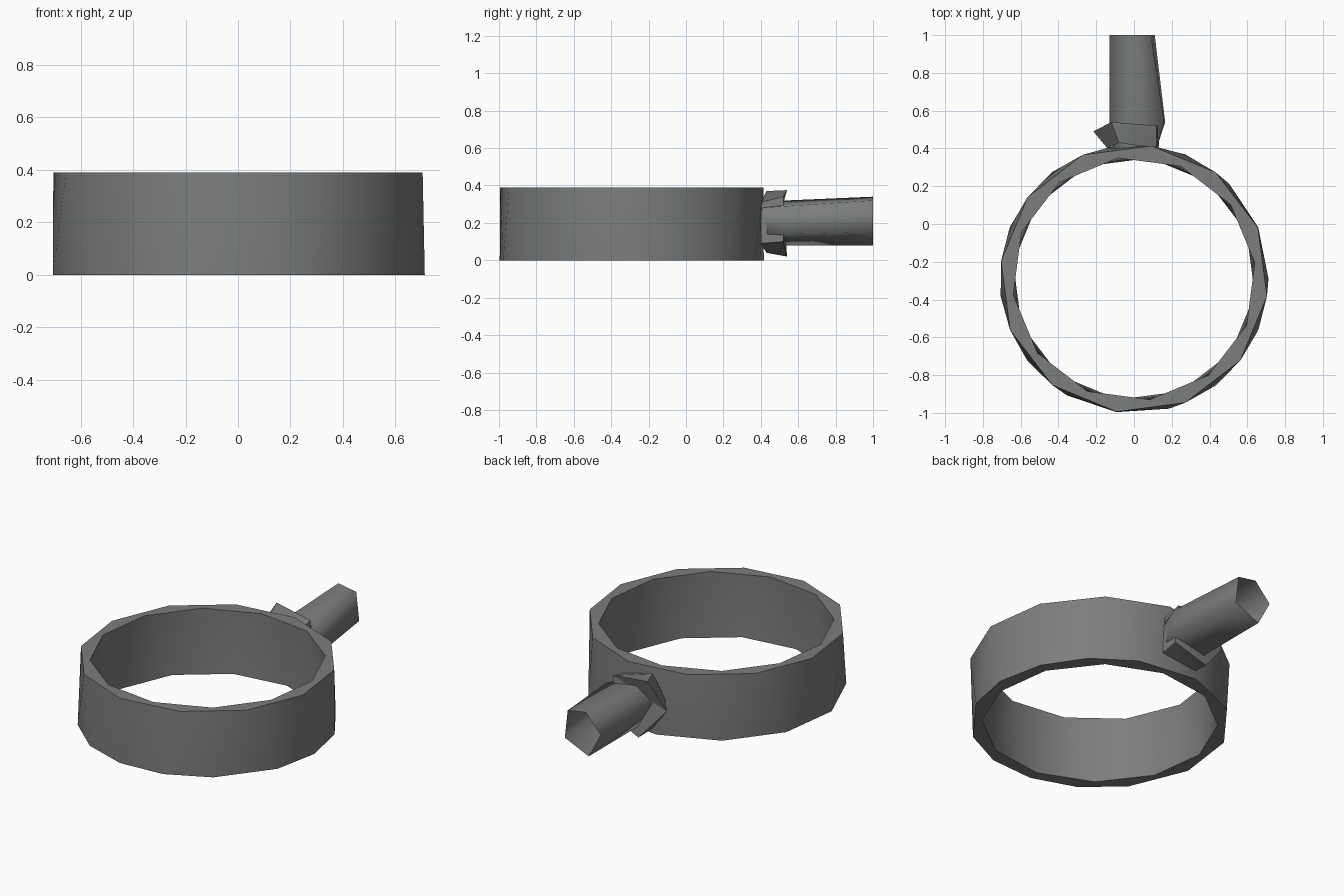
import bpy, bmesh
from math import radians, cos, sin

if "Cube" in bpy.data.objects:
    bpy.data.objects.remove(bpy.data.objects["Cube"], do_unlink=True)

HEIGHT = 0.39
CENTRE_Y = -0.29

grey = bpy.data.materials.new("dark grey")
grey.use_nodes = True
colour = (0.2, 0.21, 0.207, 1)
grey.diffuse_color = colour
shader = next(n for n in grey.node_tree.nodes if n.type == "BSDF_PRINCIPLED")
shader.inputs["Base Color"].default_value = colour


def finish(bm, name, smooth_angle):
    bmesh.ops.recalc_face_normals(bm, faces=bm.faces)
    mesh = bpy.data.meshes.new(name)
    bm.to_mesh(mesh)
    bm.free()
    mesh.materials.append(grey)
    obj = bpy.data.objects.new(name, mesh)
    bpy.context.collection.objects.link(obj)
    bpy.ops.object.select_all(action="DESELECT")
    obj.select_set(True)
    bpy.context.view_layer.objects.active = obj
    bpy.ops.object.shade_smooth_by_angle(angle=radians(smooth_angle))
    return obj


def steps(start, count):
    return [start + 360 / count * i for i in range(count)]


def circle(bm, angles, radius, z):
    return [(a, bm.verts.new((radius * cos(radians(a)),
                              CENTRE_Y + radius * sin(radians(a)), z)))
            for a in angles]


def stitch(bm, a, b):
    """Triangle strip joining two closed loops whose corners do not line up."""
    i = j = 0
    while i < len(a) or j < len(b):
        next_a = a[i + 1][0] if i + 1 < len(a) else a[0][0] + 360
        next_b = b[j + 1][0] if j + 1 < len(b) else b[0][0] + 360
        va, vb = a[i % len(a)][1], b[j % len(b)][1]
        if j == len(b) or (i < len(a) and next_a <= next_b):
            i += 1
            bm.faces.new((va, a[i % len(a)][1], vb))
        else:
            j += 1
            bm.faces.new((va, b[j % len(b)][1], vb))


def loop(bm, points):
    return [bm.verts.new(p) for p in points]


def bridge(bm, a, b):
    for i in range(len(a)):
        k = (i + 1) % len(a)
        bm.faces.new((a[i], a[k], b[k], b[i]))


# Ring band: faceted walls with the top corners turned against the bottom ones
bm = bmesh.new()
bottom_angles = [0, 22.5, 45, 67.5, 97.5, 127.5, 157.5, 187.5,
                 217.5, 240, 262.5, 285, 307.5, 337.5]
outer_top = circle(bm, steps(22.5, 12), 0.71, HEIGHT)
outer_bottom = circle(bm, bottom_angles, 0.712, 0)
inner_top = circle(bm, steps(7.5, 12), 0.645, HEIGHT)
inner_bottom = circle(bm, steps(22.5, 12), 0.645, 0)
for a, b in ((outer_top, outer_bottom), (outer_top, inner_top),
             (inner_top, inner_bottom), (outer_bottom, inner_bottom)):
    stitch(bm, a, b)
finish(bm, "ring_band", 30)

# Handle: open five-sided tube
bm = bmesh.new()
root = loop(bm, [(x, 0.4, z) for x, z in
                 ((-0.11, 0.23), (-0.05, 0.09), (0.12, 0.14), (0.12, 0.28), (-0.03, 0.31))])
base = loop(bm, [(x, 0.54, z) for x, z in
                 ((-0.13, 0.23), (-0.05, 0.08), (0.165, 0.14), (0.16, 0.29), (-0.03, 0.32))])
tip = loop(bm, [(x, 1, z) for x, z in
                ((-0.13, 0.23), (-0.05, 0.08), (0.11, 0.15), (0.09, 0.32), (-0.03, 0.34))])
bridge(bm, root, base)
bridge(bm, base, tip)
finish(bm, "handle_tube", 80)

# Collar: jagged flange where the handle meets the ring
bm = bmesh.new()
front = loop(bm, [(-0.08, 0.43, 0.37), (-0.14, 0.4, 0.22), (-0.08, 0.43, 0.04),
                  (0.13, 0.4, 0.09), (0.12, 0.4, 0.31)])
back = loop(bm, [(-0.12, 0.54, 0.375), (-0.215, 0.49, 0.2), (-0.06, 0.54, 0.02),
                 (0.14, 0.52, 0.1), (0.12, 0.52, 0.34)])
bridge(bm, front, back)
bm.faces.new(front)
bm.faces.new(back)
bmesh.ops.triangulate(bm, faces=bm.faces)
finish(bm, "handle_collar", 20)
